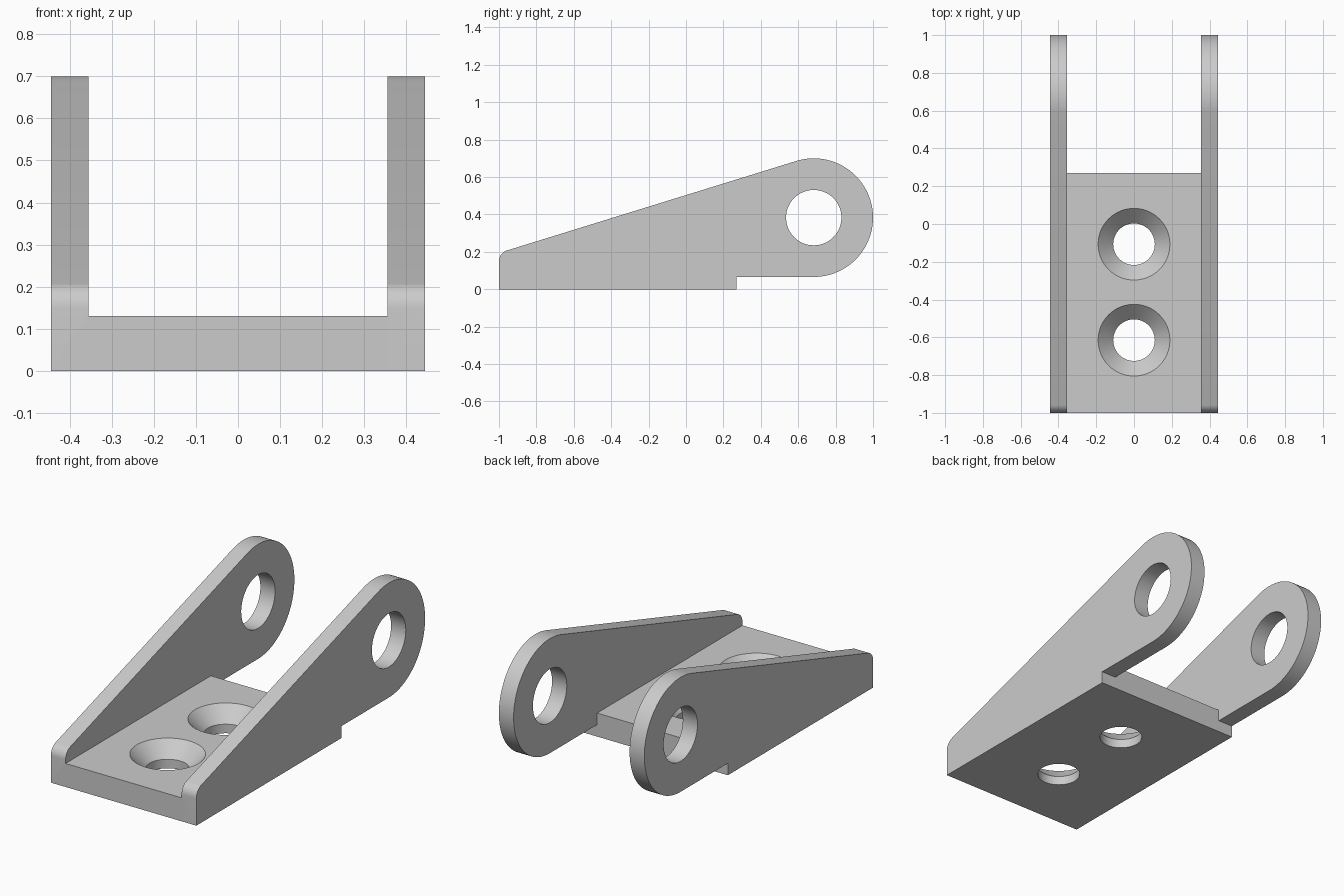
import bpy
import bmesh
from math import cos, sin, pi, atan2, radians
from mathutils import Vector

cube = bpy.data.objects.get("Cube")
if cube:
    bpy.data.objects.remove(cube, do_unlink=True)

steel = bpy.data.materials.new("grey_steel")
steel.use_nodes = True
GREY = (0.6, 0.6, 0.6, 1)
steel.diffuse_color = GREY
steel.node_tree.nodes["Principled BSDF"].inputs["Base Color"].default_value = GREY

HALF, INNER = 0.445, 0.355          # outer and inner half width
PLATE_TOP, PLATE_BACK = 0.13, 0.27
EYE_Y, EYE_Z, EYE_R, BORE_R = 0.683, 0.383, 0.317, 0.148
SLOPE = radians(107.3)              # direction of the sloped edge's normal


def loft(name, loops):
    """Closed solid through a stack of equal-length loops."""
    bm = bmesh.new()
    rings = [[bm.verts.new(p) for p in loop] for loop in loops]
    n = len(rings[0])
    for low, high in zip(rings, rings[1:]):
        for i in range(n):
            j = (i + 1) % n
            bm.faces.new((low[i], low[j], high[j], high[i]))
    bm.faces.new(rings[0])
    bm.faces.new(rings[-1])
    bmesh.ops.recalc_face_normals(bm, faces=bm.faces)
    mesh = bpy.data.meshes.new(name)
    bm.to_mesh(mesh)
    bm.free()
    mesh.materials.append(steel)
    obj = bpy.data.objects.new(name, mesh)
    bpy.context.collection.objects.link(obj)
    return obj


def arc(cy, cz, r, start, end, steps):
    return [(cy + r * cos(start + (end - start) * i / steps),
             cz + r * sin(start + (end - start) * i / steps))
            for i in range(steps + 1)]


def extrude_x(name, profile, x0, x1):
    return loft(name, [[(x, y, z) for y, z in profile] for x in (x0, x1)])


def combine(target, tool, operation):
    """Apply a boolean and discard the tool object."""
    mod = target.modifiers.new(tool.name, "BOOLEAN")
    mod.operation, mod.solver, mod.object = operation, "EXACT", tool
    bpy.context.view_layer.objects.active = target
    bpy.ops.object.modifier_apply(modifier=mod.name)
    bpy.data.objects.remove(tool, do_unlink=True)


# Mounting plate
plate = [(-1, 0), (PLATE_BACK, 0), (PLATE_BACK, PLATE_TOP), (-1, PLATE_TOP)]
bracket = extrude_x("bracket", plate, -INNER, INNER)

# Side arms: stepped foot, round eye, sloped top edge, rounded front corner
arm = [(-1, 0), (PLATE_BACK, 0), (PLATE_BACK, EYE_Z - EYE_R)]
arm += arc(EYE_Y, EYE_Z, EYE_R, -pi / 2, SLOPE, 48)
arm += arc(-0.94, 0.15, 0.06, SLOPE, pi, 8)
for side, name in ((1, "left_arm"), (-1, "right_arm")):
    combine(bracket, extrude_x(name, arm, side * INNER, side * HALF), "UNION")

# Pivot bore through both arms
bore = arc(EYE_Y, EYE_Z, BORE_R, 0, 2 * pi, 64)[:-1]
combine(bracket, extrude_x("pivot_bore", bore, -0.6, 0.6), "DIFFERENCE")

# Countersunk screw holes
for y in (-0.107, -0.615):
    rings = [[(px, py, z) for px, py in arc(0, y, r, 0, 2 * pi, 64)[:-1]]
             for r, z in ((0.11, -0.1), (0.11, 0.05), (0.2, 0.14))]
    combine(bracket, loft("screw_hole", rings), "DIFFERENCE")

# Smooth rounds, sharp edges
bpy.ops.object.select_all(action="DESELECT")
bracket.select_set(True)
bpy.context.view_layer.objects.active = bracket
bpy.ops.object.shade_smooth_by_angle(angle=radians(25))
